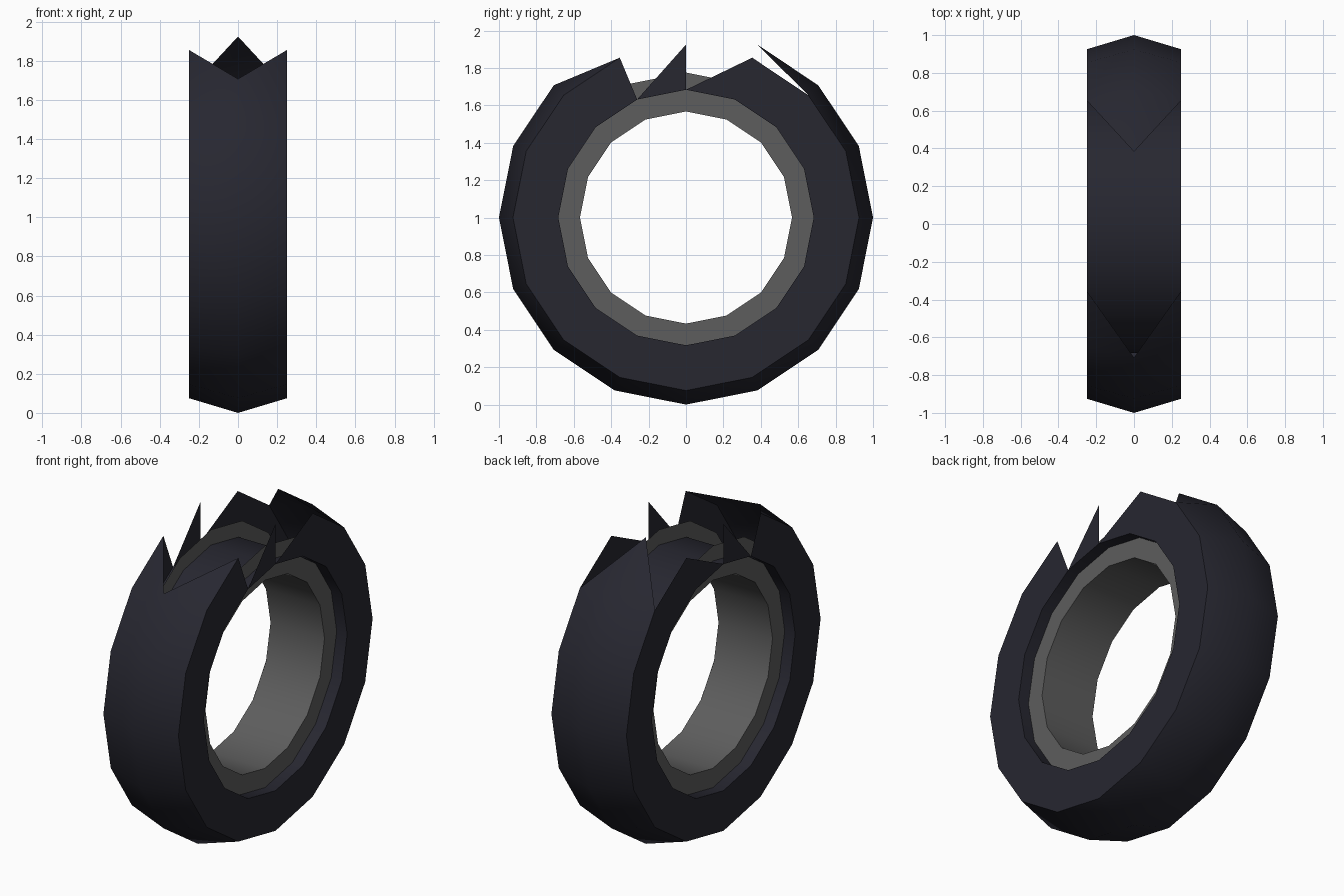
import bpy
import bmesh
import math
from mathutils import Vector

SEGMENTS = 16
CENTRE = Vector((0, 0, 1))

if "Cube" in bpy.data.objects:
    bpy.data.objects.remove(bpy.data.objects["Cube"], do_unlink=True)


def make_material(name, colour):
    mat = bpy.data.materials.new(name)
    mat.use_nodes = True
    mat.diffuse_color = (*colour, 1)
    bsdf = mat.node_tree.nodes["Principled BSDF"]
    bsdf.inputs["Base Color"].default_value = (*colour, 1)
    bsdf.inputs["Roughness"].default_value = 0.8
    return mat


def ring(bm, x, radius):
    """Ring of vertices about the axle, counted from the top toward the back."""
    verts = []
    for k in range(SEGMENTS):
        a = math.tau * k / SEGMENTS
        verts.append(bm.verts.new((x, radius * math.sin(a), 1 + radius * math.cos(a))))
    return verts


def add_face(bm, verts, facing):
    """Add a face pointing 'out' from the axle, 'in' to it, or along x by sign."""
    face = bm.faces.new(verts)
    face.normal_update()
    radial = face.calc_center_median() - CENTRE
    radial.x = 0
    want = {"out": radial, "in": -radial}.get(facing)
    if want is None:
        want = Vector((facing, 0, 0))
    if face.normal.dot(want) < 0:
        face.normal_flip()


def bridge(bm, a, b, steps, facing):
    """Quads between two rings over the given segment numbers."""
    for k in steps:
        n = (k + 1) % SEGMENTS
        add_face(bm, (a[k], a[n], b[n], b[k]), facing)


def finish(bm, name, mat):
    mesh = bpy.data.meshes.new(name)
    bm.to_mesh(mesh)
    bm.free()
    mesh.materials.append(mat)
    obj = bpy.data.objects.new(name, mesh)
    bpy.context.collection.objects.link(obj)
    bpy.ops.object.select_all(action="DESELECT")
    obj.select_set(True)
    bpy.context.view_layer.objects.active = obj
    bpy.ops.object.shade_smooth_by_angle(angle=math.radians(40))
    return obj


rubber = make_material("dark rubber", (0.02, 0.02, 0.03))
steel = make_material("grey rim", (0.11, 0.11, 0.11))

# Burst tyre: ridged tread, flat sidewalls, inner band, torn open at the top
bm = bmesh.new()
crown = ring(bm, 0, 1.0)
inner = {}
for side in (-1, 1):
    edge = ring(bm, side * 0.25, 0.925)
    bead = ring(bm, side * 0.25, 0.683)
    inner[side] = bead
    # tread half, ending in a notch at the front and a point at the back
    bridge(bm, crown, edge, range(2, 14), "out")
    add_face(bm, (crown[14], edge[14], edge[15]), "out")
    add_face(bm, (crown[1], crown[2], edge[2]), "out")
    # sidewall with two torn teeth
    bridge(bm, edge, bead, range(1, 15), side)
    add_face(bm, (bead[15], edge[0], bead[0]), side)
    add_face(bm, (bead[0], edge[1], bead[1]), side)
bridge(bm, inner[-1], inner[1], range(SEGMENTS), "in")
finish(bm, "burst_tyre", rubber)

# Wheel rim: inner barrel with a flange on each side
bm = bmesh.new()
barrel = {}
for side in (-1, 1):
    barrel[side] = ring(bm, side * 0.18, 0.567)
    lip = ring(bm, side * 0.18, 0.775)
    bridge(bm, barrel[side], lip, range(SEGMENTS), side)
bridge(bm, barrel[-1], barrel[1], range(SEGMENTS), "in")
finish(bm, "wheel_rim", steel)
